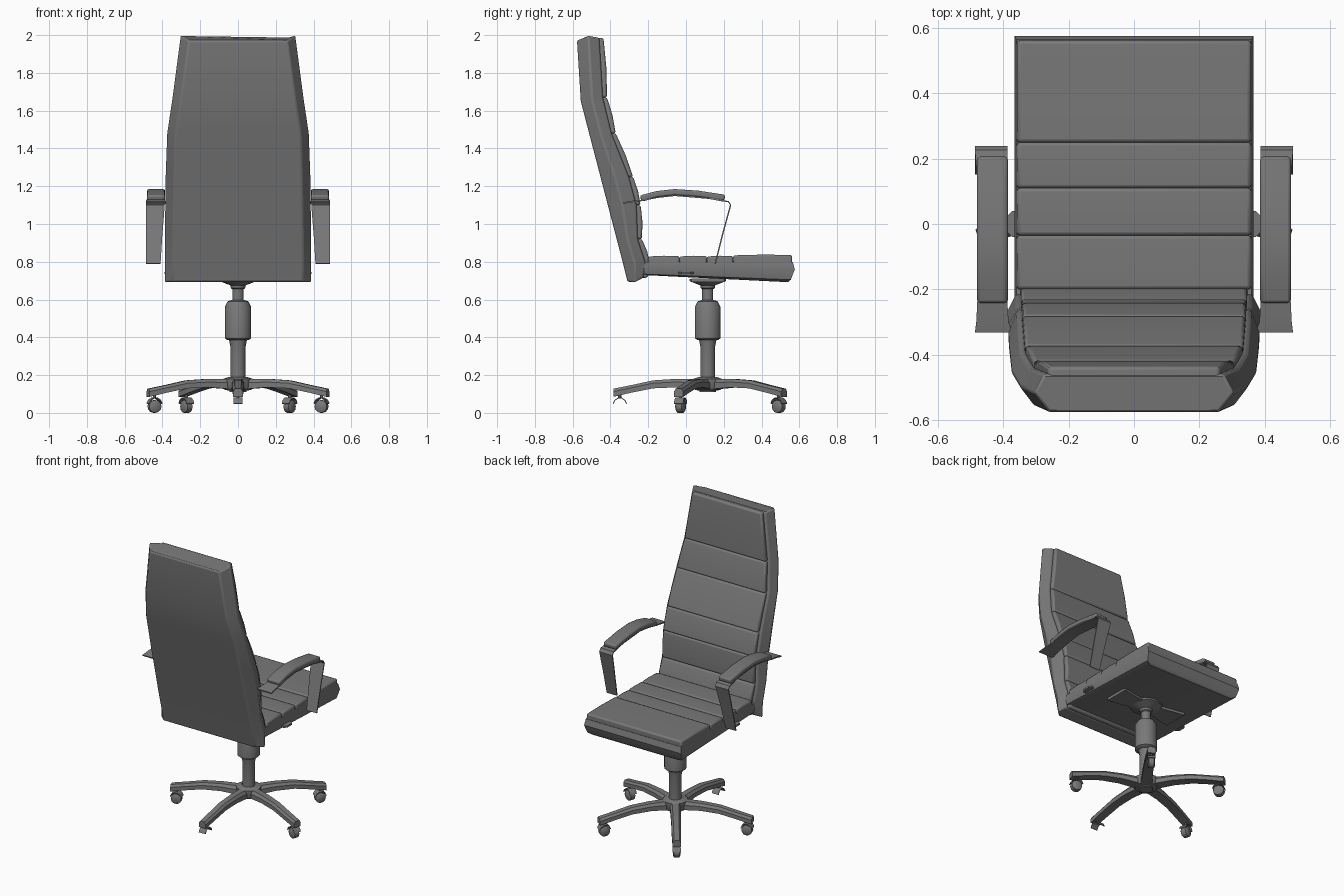
import bpy, bmesh, math
from mathutils import Matrix, Vector

if "Cube" in bpy.data.objects:
    bpy.data.objects.remove(bpy.data.objects["Cube"])

# One dark grey finish for the whole chair
DARK = bpy.data.materials.new("dark_grey")
DARK.diffuse_color = (.19, .19, .19, 1)
DARK.use_nodes = True
DARK.node_tree.nodes["Principled BSDF"].inputs["Base Color"].default_value = DARK.diffuse_color


def finish(name, bm, bevel=0, mirror=False, segs=2):
    bmesh.ops.recalc_face_normals(bm, faces=bm.faces)
    me = bpy.data.meshes.new(name)
    bm.to_mesh(me)
    bm.free()
    me.materials.append(DARK)
    ob = bpy.data.objects.new(name, me)
    bpy.context.collection.objects.link(ob)
    if bevel:
        m = ob.modifiers.new("bevel", 'BEVEL')
        m.width, m.segments = bevel, segs
        m.limit_method = 'ANGLE'
    if mirror:
        ob.modifiers.new("mirror", 'MIRROR').use_mirror_merge = False
    bpy.ops.object.select_all(action='DESELECT')
    ob.select_set(True)
    bpy.context.view_layer.objects.active = ob
    bpy.ops.object.shade_smooth_by_angle(angle=math.radians(35))
    return ob


def loft(name, rings, matrix=None, **kw):
    """Skin a list of equal-sized closed rings and cap both ends."""
    bm = bmesh.new()
    vs = [[bm.verts.new(p) for p in r] for r in rings]
    n = len(vs[0])
    for a, b in zip(vs, vs[1:]):
        for i in range(n):
            j = (i + 1) % n
            bm.faces.new((a[i], a[j], b[j], b[i]))
    bm.faces.new(vs[0])
    bm.faces.new(vs[-1])
    if matrix:
        bm.transform(matrix)
    return finish(name, bm, **kw)


def lathe(name, profile, centre, sides=14):
    cx, cy = centre
    ang = [2 * math.pi * i / sides for i in range(sides)]
    return loft(name, [[(cx + r * math.cos(a), cy + r * math.sin(a), z) for a in ang]
                       for r, z in profile])


def cushion(name, profile, bevel=0.01):
    """Side profile of (y, z, half width) spanned across the chair."""
    return loft(name, [[(-w, y, z) for y, z, w in profile],
                       [(w, y, z) for y, z, w in profile]], bevel=bevel)


def ribbon(name, path, t, **kw):
    """Flat strip along (y, z, x0, x1), thickness t, mirrored to both sides."""
    rings = []
    for i, (y, z, x0, x1) in enumerate(path):
        a, b = path[max(i - 1, 0)], path[min(i + 1, len(path) - 1)]
        d = Vector((b[0] - a[0], b[1] - a[1])).normalized()
        ny, nz = -d.y * t / 2, d.x * t / 2
        rings.append([(x0, y + ny, z + nz), (x1, y + ny, z + nz),
                      (x1, y - ny, z - nz), (x0, y - ny, z - nz)])
    return loft(name, rings, mirror=True, **kw)


# Backrest stations: front y, front z, back y, back z, half width
BACK = [(-.205, .715, -.31, .695, .39), (-.19, .79, -.333, .79, .39),
        (-.233, .92, -.367, .92, .389), (-.24, 1.10, -.414, 1.10, .387),
        (-.28, 1.25, -.453, 1.25, .385), (-.372, 1.48, -.513, 1.48, .377),
        (-.418, 1.67, -.557, 1.65, .35), (-.437, 1.985, -.577, 1.97, .305)]

# Backrest shell, widest halfway through its depth
rings = []
for i, (yf, zf, yb, zb, w) in enumerate(BACK):
    ym, zm = (yf + yb) / 2 - .01, (zf + zb) / 2
    if i == 0:
        zm = .69
    if i == len(BACK) - 1:
        zm = 2.0
    f = yf - .022
    rings.append([(-w + .045, yb, zb), (-w, ym, zm), (-w + .03, f, zf),
                  (w - .03, f, zf), (w, ym, zm), (w - .045, yb, zb)])
loft("backrest_shell", rings, bevel=.008)

# Backrest cushion bands
for i, (a, b) in enumerate(zip(BACK, BACK[1:])):
    wa, wb = a[4] - .043, b[4] - .043
    cushion(f"back_cushion_{i + 1}",
            [(a[0] - .06, a[1], wa), (a[0], a[1], wa),
             ((a[0] + b[0]) / 2 + .006, (a[1] + b[1]) / 2, (wa + wb) / 2),
             (b[0], b[1], wb), (b[0] - .06, b[1], wb)])


# Seat shell: chamfered underside, pointed front edge
def seat_ring(w, y0, z0, y1, z1):
    return [(-w, y0, z0), (w, y0, z0), (w, y1, z1), (-w, y1, z1)]


loft("seat_shell", [seat_ring(.325, -.23, .73, .54, .692),
                    seat_ring(.355, -.23, .735, .555, .705),
                    seat_ring(.366, -.23, .775, .576, .76),
                    seat_ring(.36, -.23, .80, .565, .80)])

# Seat cushion bands
edges = [-.20, -.035, .11, .25, .562]
for i, (y0, y1) in enumerate(zip(edges, edges[1:])):
    top = .838 if i == 3 else .832
    cushion(f"seat_cushion_{i + 1}",
            [(y0, .78, .362), (y0, top - .004, .358), ((y0 + y1) / 2, top, .358),
             (y1, top - .002, .358), (y1, .78, .362)])

# Arm pads
ribbon("arm_pad", [(-.24, 1.135, .386, .481), (-.15, 1.158, .386, .481),
                   (-.06, 1.168, .386, .481), (.06, 1.16, .386, .481),
                   (.205, 1.138, .386, .481)], .034, bevel=.01)
# Thin arm frame running under the pad and down to the seat
ribbon("arm_frame", [(-.332, 1.11, .372, .487), (-.30, 1.117, .384, .483),
                     (-.24, 1.124, .388, .48), (-.15, 1.142, .39, .478),
                     (-.06, 1.152, .39, .478), (.12, 1.137, .39, .478),
                     (.20, 1.122, .388, .485)], .008)
ribbon("arm_strut", [(.195, 1.123, .387, .485), (.225, 1.118, .387, .487),
                     (.236, 1.10, .388, .487), (.195, .95, .40, .487),
                     (.155, .79, .41, .487)], .007)
# Small mounts on the seat sides
ribbon("arm_mount", [(-.04, .74, .33, .372), (-.025, .74, .33, .388),
                     (.025, .74, .33, .388), (.04, .74, .33, .372)], .012)

# Central column, cover and under-seat plate
C = (0, .115)
lathe("gas_column", [(.045, .11), (.04, .20), (.04, .35), (.048, .39)], C)
lathe("column_cover", [(.055, .385), (.07, .395), (.07, .56), (.055, .59), (.035, .597)], C)
lathe("column_top", [(.03, .59), (.03, .655), (.038, .66), (.04, .675), (.10, .698), (.10, .71)], C)
lathe("base_hub", [(.03, .115), (.07, .122), (.078, .135), (.078, .18), (.05, .19)], C)
for s in (-1, 1):
    x0, x1 = s * .03, s * .24
    loft("under_seat_bracket",
         [[(x0, .07, z), (x0, .16, z), (x1, .20, z), (x1, .03, z)] for z in (.694, .712)])

# Five-star base with casters; leg stations: radius, top, bottom, half width
LEG = [(.04, .18, .125, .035), (.17, .18, .135, .032), (.29, .172, .13, .03),
       (.40, .148, .108, .029), (.50, .128, .085, .026)]
for k in range(5):
    m = Matrix.Translation((C[0], C[1], 0)) @ Matrix.Rotation(math.radians(-90 + 72 * k), 4, 'Z')
    loft(f"base_leg_{k + 1}",
         [[(r, -w, b), (r, w, b), (r, w, (t + b) / 2 + .006), (r, w * .6, t),
           (r, -w * .6, t), (r, -w, (t + b) / 2 + .006)] for r, t, b, w in LEG], matrix=m)
    # Curved caster hood hanging from the leg tip
    hood = []
    for d in range(10, 171, 32):
        c, s = math.cos(math.radians(d)), math.sin(math.radians(d))
        hood.append([(.465 + .038 * c, y, .042 + .040 * s) for y in (-.025, .025)] +
                    [(.465 + .033 * c, y, .042 + .035 * s) for y in (.025, -.025)])
    loft(f"caster_hood_{k + 1}", hood, matrix=m)
    # Short stem between hood and leg
    loft(f"caster_stem_{k + 1}",
         [[(.465 + .009 * math.cos(i * math.pi / 4), .009 * math.sin(i * math.pi / 4), z)
           for i in range(8)] for z in (.075, .11)], matrix=m)
    # The rear leg has only the hood
    if k:
        ring = [i * math.pi / 6 for i in range(12)]
        loft(f"caster_wheel_{k + 1}",
             [[(.465 + r * math.cos(a), y, .034 + r * math.sin(a)) for a in ring]
              for r, y in ((.025, -.022), (.034, -.016), (.034, .016), (.025, .022))], matrix=m)
